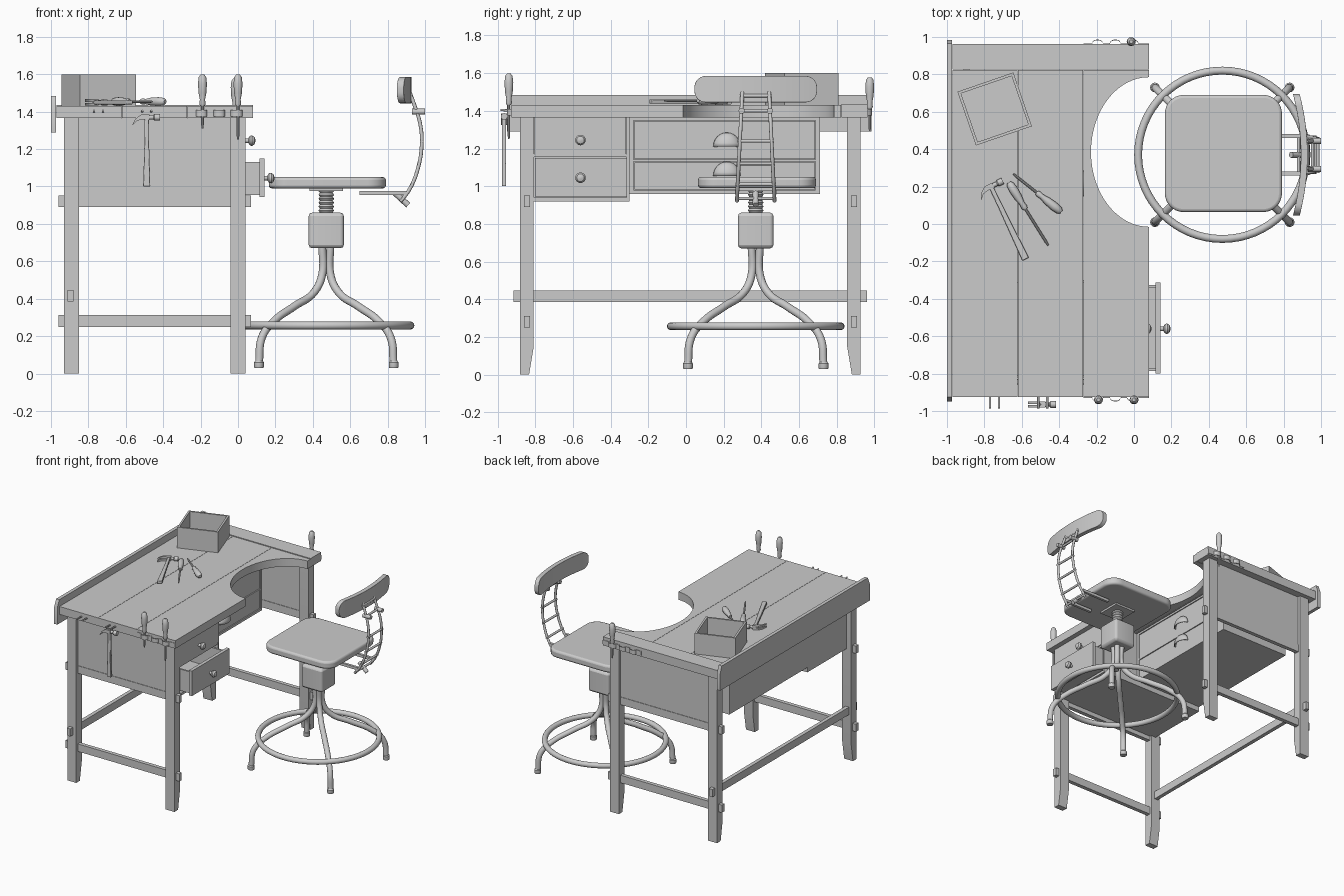
import bpy, bmesh
from math import sin, cos, pi, sqrt, radians
from mathutils import Vector, Matrix

if "Cube" in bpy.data.objects:
    bpy.data.objects.remove(bpy.data.objects["Cube"])


def finish(name, bm, mat=None, bevel=0, segs=2):
    bmesh.ops.recalc_face_normals(bm, faces=bm.faces[:])
    me = bpy.data.meshes.new(name)
    bm.to_mesh(me)
    bm.free()
    ob = bpy.data.objects.new(name, me)
    bpy.context.collection.objects.link(ob)
    if mat:
        ob.matrix_world = mat
    if bevel:
        m = ob.modifiers.new("bevel", 'BEVEL')
        m.width, m.segments, m.limit_method = bevel, segs, 'ANGLE'
    return ob


def prism(name, pts, axis, a, b, **kw):
    place = {'x': lambda u, v: (a, u, v), 'y': lambda u, v: (u, a, v), 'z': lambda u, v: (u, v, a)}[axis]
    bm = bmesh.new()
    f = bm.faces.new([bm.verts.new(place(*p)) for p in pts])
    new = bmesh.ops.extrude_face_region(bm, geom=[f])['geom']
    d = Vector([b - a if axis == c else 0 for c in 'xyz'])
    bmesh.ops.translate(bm, vec=d, verts=[g for g in new if isinstance(g, bmesh.types.BMVert)])
    # extrude keeps the start face, so the solid is closed
    if f.is_valid is False or len(bm.faces) < len(pts) + 2:
        bmesh.ops.holes_fill(bm, edges=bm.edges[:])
    return finish(name, bm, **kw)


def box(name, x0, x1, y0, y1, z0, z1, **kw):
    return prism(name, [(x0, y0), (x1, y0), (x1, y1), (x0, y1)], 'z', z0, z1, **kw)


def lathe(name, prof, mat, n=20):
    bm = bmesh.new()
    rings = [[bm.verts.new((r * cos(2*pi*i/n), r * sin(2*pi*i/n), z)) for i in range(n)] for r, z in prof]
    for p, q in zip(rings, rings[1:]):
        for i in range(n):
            bm.faces.new((p[i], p[(i+1) % n], q[(i+1) % n], q[i]))
    bm.faces.new(rings[0])
    bm.faces.new(rings[-1])
    return finish(name, bm, mat)


def tube(name, pts, r, smooth=True):
    cu = bpy.data.curves.new(name, 'CURVE')
    cu.dimensions, cu.bevel_depth, cu.bevel_resolution, cu.use_fill_caps = '3D', r, 4, True
    s = cu.splines.new('BEZIER')
    s.bezier_points.add(len(pts) - 1)
    for bp, p in zip(s.bezier_points, pts):
        bp.co = p
        bp.handle_left_type = bp.handle_right_type = 'AUTO' if smooth else 'VECTOR'
    s.resolution_u = 8
    ob = bpy.data.objects.new(name, cu)
    bpy.context.collection.objects.link(ob)
    return ob


def rounded(cx, cy, hx, hy, r, n=8):
    out = []
    for k, (sx, sy) in enumerate([(1, 1), (-1, 1), (-1, -1), (1, -1)]):
        for i in range(n + 1):
            t = pi/2 * (k + i/n)
            out.append((cx + sx*(hx-r) + r*cos(t), cy + sy*(hy-r) + r*sin(t)))
    return out


T = Matrix.Translation
TOP, UND = 1.43, 1.365

# tabletop planks, the last with the curved cutout
box("tabletop_plank_rear", -.97, -.622, -.925, .823, UND, TOP)
box("tabletop_plank_middle", -.62, -.272, -.925, .823, UND, TOP)
arc = [(.08 - .31*cos(t), .385 + .4*sin(t)) for t in [radians(-90 + 180*i/32) for i in range(33)]]
prism("tabletop_plank_cutout", [(-.27, -.925), (.08, -.925)] + arc + [(.08, .823), (-.27, .823)], 'z', UND, TOP)
box("tabletop_end_strip", -.97, .08, .826, .962, UND, TOP + .005)
prism("rear_rail", [(-.95, 1.29), (.985, 1.29), (.985, 1.43), (.965, 1.485), (-.925, 1.485), (-.95, 1.43)],
      'x', -1, -.972)

# legs tapered at the foot, end frames and stretchers
for side, yo, yi in (("front", -.88, -.808), ("back", .927, .855)):
    k = .025 if yi > yo else -.025
    for nm, x in (("left", -.89), ("right", 0)):
        prism(f"{side}_{nm}_leg", [(yo, 0), (yi - k, 0), (yi, .15), (yi, UND), (yo, UND)], 'x', x-.04, x+.04)
    m = (yo + yi) / 2
    box(f"{side}_end_panel", -.86, -.03, m - .012, m + .012, .95, UND)
    for nm, z in (("upper", .89), ("lower", .25)):
        box(f"{side}_{nm}_rail", -.96, .07, m - .016, m + .016, z, z + .062)
box("long_stretcher", -.911, -.88, -.915, .96, .385, .447)

# drawer pedestal, hollow behind the open drawer
box("pedestal_bottom", -.87, .04, -.81, -.3, .92, .94)
box("pedestal_back", -.89, -.87, -.81, -.3, .92, UND)
for y in (-.822, -.315):
    box("pedestal_side", -.87, .04, y, y + .015, .92, UND)
box("pedestal_divider", -.87, .035, -.808, -.315, 1.155, 1.17)
box("upper_small_drawer_front", 0, .04, -.805, -.318, 1.172, UND)
box("open_drawer_front", .115, .142, -.8, -.312, .945, 1.15)
box("open_drawer_bottom", -.5, .115, -.785, -.325, .955, .967)
box("open_drawer_back", -.5, -.485, -.785, -.325, .955, 1.13)
for y in (-.785, -.34):
    box("open_drawer_side", -.5, .115, y, y + .015, .955, 1.13)
knob = [(.012, 0), (.012, .015), (.026, .024), (.028, .036), (.02, .048), (.006, .053)]
for x, z in ((.04, 1.245), (.142, 1.045)):
    lathe("drawer_knob", knob, T((x, -.56, z)) @ Matrix.Rotation(pi/2, 4, 'Y'))

# wide cabinet with two drawers and cup pulls
box("wide_cabinet", -.89, -.30, -.3, .71, .96, UND)
for z0, z1 in ((.96, .98), (1.13, 1.142), (1.35, UND)):
    box("cabinet_frame_bar", -.30, -.28, -.3, .71, z0, z1)
for y0, y1 in ((-.3, -.278), (.688, .71)):
    box("cabinet_frame_post", -.30, -.28, y0, y1, .96, UND)
for z0, z1, zh in ((.983, 1.127, 1.055), (1.145, 1.347, 1.21)):
    box("wide_drawer_front", -.30, -.285, -.274, .684, z0, z1)
    bm = bmesh.new()
    bmesh.ops.create_uvsphere(bm, u_segments=24, v_segments=12, radius=1)
    bmesh.ops.delete(bm, geom=[v for v in bm.verts if v.co.z < -.01 or v.co.x < -.01], context='VERTS')
    bmesh.ops.scale(bm, vec=(.045, .073, .075), verts=bm.verts)
    cup = finish("cup_pull", bm, T((-.285, .217, zh)))
    cup.modifiers.new("shell", 'SOLIDIFY').thickness = .006

# open storage box on the tabletop
BM = T((-.745, .615, TOP)) @ Matrix.Rotation(radians(19), 4, 'Z')
box("storage_box_floor", -.158, .158, -.152, .152, 0, .012, mat=BM)
for s in (-1, 1):
    a, b = sorted((s * .158, s * .143))
    box("storage_box_side", a, b, -.152, .152, 0, .17, mat=BM)
    a, b = sorted((s * .152, s * .137))
    box("storage_box_end", -.143, .143, a, b, 0, .17, mat=BM)


# hand tools: working end along local -z
def driver(name, mat, shaft):
    lathe(name + "_handle", [(.012, 0), (.017, .012), (.014, .035), (.021, .07), (.024, .12), (.02, .155),
                             (.01, .168)], mat, 14)
    lathe(name + "_shaft", [(.004, -shaft), (.007, -shaft + .02), (.007, .01)], mat, 10)


def hammer(name, mat, length):
    prism(name + "_handle", [(-.011, .01), (.011, .01), (.012, -.12), (.019, -length), (-.019, -length),
                             (-.012, -.12)], 'y', -.011, .011, mat=mat, bevel=.004)
    lathe(name + "_face", [(.013, 0), (.012, .035), (.018, .042), (.018, .07)],
          mat @ Matrix.Rotation(pi/2, 4, 'Y'), 14)
    for s in (-1, 1):
        a, b = sorted((s * .003, s * .017))
        prism(name + "_claw", [(.015, .016), (-.03, .015), (-.06, -.008), (-.08, -.045), (-.052, -.018),
                               (-.025, -.012), (.015, -.014)], 'y', a, b, mat=mat)


def aim(p, d):
    return T(p) @ (-Vector(d)).to_track_quat('Z', 'Y').to_matrix().to_4x4()


driver("front_chisel_a", T((-.19, -.94, 1.43)), .12)
driver("front_chisel_b", T((0, -.94, 1.43)), .18)
driver("back_chisel", T((-.015, .975, 1.41)), .12)
for p, d, s in (((-.58, .08), (.5, -.8), .23), ((-.52, .168), (-.78, .62), .16)):
    d = Vector((d[0], d[1], 0)).normalized()
    driver("loose_driver", aim((p[0], p[1], TOP + .024), d), s)
hammer("hanging_hammer", T((-.488, -.965, 1.37)), .37)
x = Vector((.9, .43, 0)).normalized()
z = Vector((-x.y, x.x, 0))
lay = Matrix((x, z.cross(x), z)).transposed().to_4x4()
hammer("loose_hammer", T((-.765, .2, TOP + .02)) @ lay, .43)
for px in (-.77, -.722, -.512, -.464):
    tube("tool_peg", [(px, -.92, 1.40), (px, -.985, 1.405)], .006, False)

# wavy strips holding the chisels
for nm, y, s in (("front", -.925, -1), ("back", .962, 1)):
    outer = []
    for i in range(71):
        px = -.27 + .35 * i / 70
        bump = max(max(0, 1 - ((px - c) / .03)**2) for c in (-.195, -.1, -.007))
        outer.append((px, y + s * (.004 + .02 * sqrt(bump))))
    prism(nm + "_tool_strip", outer + [(px, py - s*.004) for px, py in reversed(outer)], 'z', 1.375, 1.41)

# stool base: four bent legs, foot ring, hub and screw
CX, CY = .472, .37
for sx in (-1, 1):
    for sy in (-1, 1):
        path = [(.022, .69), (.022, .53), (.065, .435), (.17, .36), (.28, .28), (.345, .19), (.36, .05)]
        tube("stool_leg", [(CX + sx*o, CY + sy*o, h) for o, h in path], .021)
        lathe("stool_foot", [(.024, .03), (.026, .035), (.026, .06), (.02, .068)],
              T((CX + sx*.36, CY + sy*.36, 0)), 16)
bpy.ops.mesh.primitive_torus_add(major_radius=.45, minor_radius=.021, major_segments=64, minor_segments=14,
                                 location=(CX, CY, .257))
bpy.context.object.name = "foot_ring"
prism("stool_hub", rounded(CX, CY, .094, .094, .02, 4), 'z', .67, .86, bevel=.018)
thread = [(.034 + .008 * (i % 2), .84 + .0105 * i) for i in range(15)]
lathe("seat_screw", thread, T((CX, CY, 0)))
prism("seat", rounded(.478, .377, .313, .313, .1), 'z', .99, 1.05, bevel=.016, segs=3)
box("seat_bracket", CX - .09, CX + .09, CY - .09, CY + .09, .975, .99)

# backrest support: two curved rods, rungs and bracket bars
rod = [(.87, .92), (.92, .99), (.963, 1.1), (.982, 1.22), (.975, 1.33), (.945, 1.43), (.92, 1.5)]
for s in (-1, 1):
    tube("back_rod", [(px, CY + s*(.1 - .05*(h - .92)), h) for px, h in rod], .01)
    box("back_bracket_bar", .65, .9, CY + s*.1 - .01, CY + s*.1 + .01, .955, .977)
    lathe("back_bolt", [(.016, -.02), (.016, .05)], T((.95, CY + s*.075, 1.4)) @ Matrix.Rotation(pi/2, 4, 'Y'), 12)
for px, h in ((.88, .935), (.93, 1.01), (.968, 1.12), (.982, 1.24), (.955, 1.4), (.925, 1.48)):
    w = .1 - .05 * (h - .92) + .012
    tube("back_rung", [(px, CY - w, h), (px, CY + w, h)], .009, False)
tube("bracket_clamp", [(.84, CY, .965), (.91, CY, .9)], .016, False)

# curved back pad
bm = bmesh.new()
prev = None
for i in range(41):
    y = -.325 * cos(pi * i / 40)
    d = max(0, abs(y) - .265)
    h = .01 + sqrt(max(0, .06**2 - d*d))
    c = .91 - .4 * y * y
    col = [bm.verts.new((c + dx, CY + y, 1.515 + dz))
           for dx, dz in ((-.018, -h), (.018, -h), (.018, h), (-.018, h))]
    if prev:
        for k in range(4):
            bm.faces.new((prev[k], prev[(k+1) % 4], col[(k+1) % 4], col[k]))
    if i in (0, 40):
        bm.faces.new(col)
    prev = col
finish("back_pad", bm, bevel=.008)

# smooth round parts while keeping hard edges
bpy.ops.object.select_all(action='DESELECT')
for ob in bpy.data.objects:
    if ob.type == 'MESH':
        ob.select_set(True)
        bpy.context.view_layer.objects.active = ob
bpy.ops.object.shade_smooth_by_angle(angle=radians(35))
